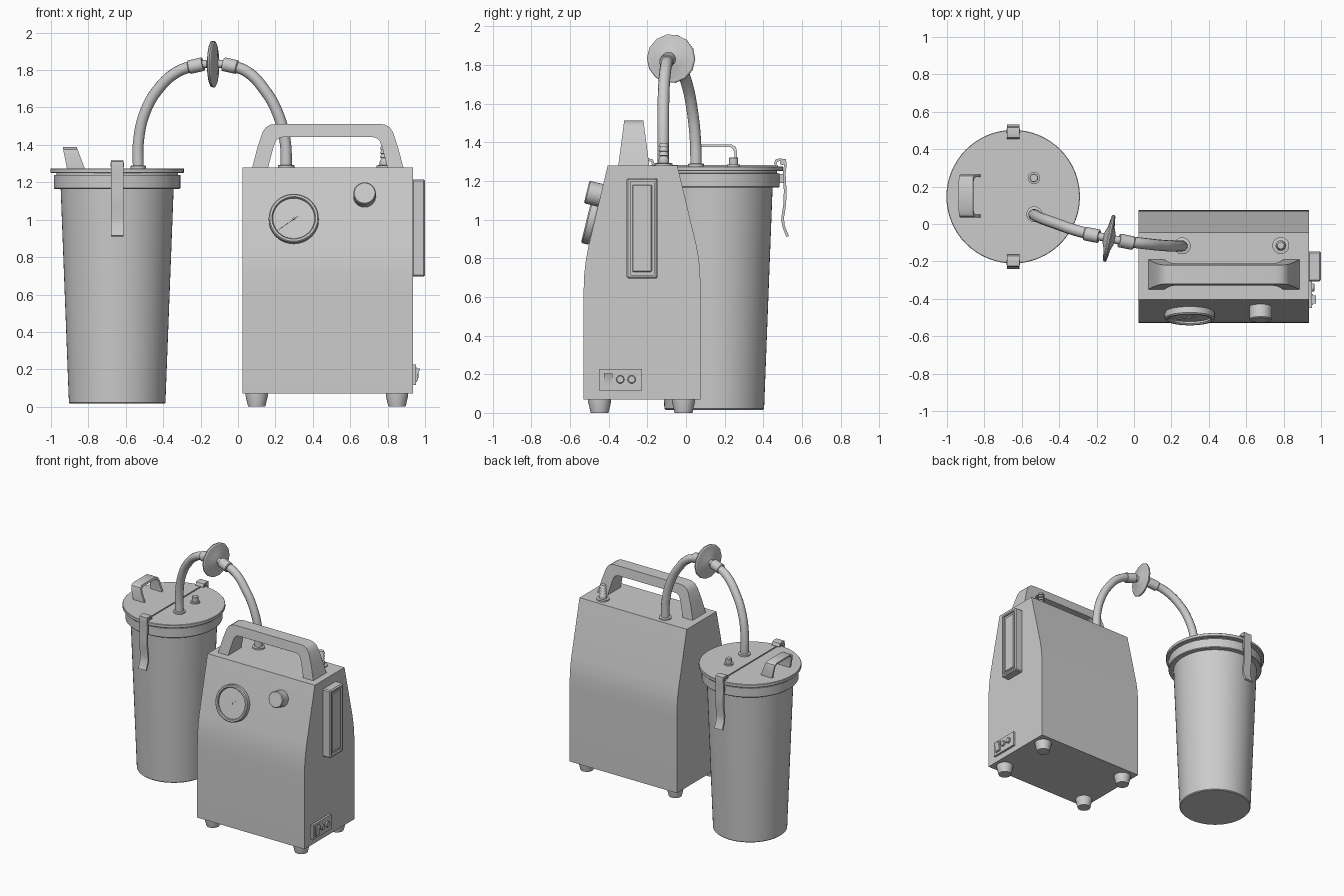
import bpy, bmesh, math
from mathutils import Vector, Matrix

if "Cube" in bpy.data.objects:
    bpy.data.objects.remove(bpy.data.objects["Cube"])


def finish(name, bm, angle=30):
    bmesh.ops.recalc_face_normals(bm, faces=bm.faces)
    me = bpy.data.meshes.new(name)
    bm.to_mesh(me)
    bm.free()
    for p in me.polygons:
        p.use_smooth = True
    me.set_sharp_from_angle(angle=math.radians(angle))
    ob = bpy.data.objects.new(name, me)
    bpy.context.collection.objects.link(ob)
    return ob


def loft(name, sections):
    """Skin a list of equal-length point loops and cap both ends."""
    bm = bmesh.new()
    rings = [[bm.verts.new(p) for p in s] for s in sections]
    n = len(rings[0])
    for a, b in zip(rings, rings[1:]):
        for i in range(n):
            j = (i + 1) % n
            bm.faces.new((a[i], a[j], b[j], b[i]))
    bm.faces.new(rings[0])
    bm.faces.new(rings[-1])
    return finish(name, bm)


def lathe(name, profile, loc, axis=(0, 0, 1), n=32):
    """Turn an (r, height) profile about an axis through loc."""
    rot = Vector((0, 0, 1)).rotation_difference(Vector(axis)).to_matrix()
    loc = Vector(loc)
    return loft(name, [[loc + rot @ Vector((r * math.cos(t), r * math.sin(t), h))
                        for t in (2 * math.pi * i / n for i in range(n))]
                       for r, h in profile])


def box(name, lo, hi, bevel=0, inset=0, depth=0):
    """Box between two corners, optionally with its +x face recessed."""
    lo, hi = Vector(lo), Vector(hi)
    bm = bmesh.new()
    bmesh.ops.create_cube(bm, size=1, matrix=Matrix.Translation((lo + hi) / 2)
                          @ Matrix.Diagonal((*(hi - lo), 1)))
    if bevel:
        bmesh.ops.bevel(bm, geom=bm.edges[:], offset=bevel, segments=1, affect='EDGES')
    if inset:
        f = max(bm.faces, key=lambda f: f.calc_center_median().x)
        bmesh.ops.inset_region(bm, faces=[f], thickness=inset)
        r = bmesh.ops.extrude_discrete_faces(bm, faces=[f])
        bmesh.ops.translate(bm, verts=r['faces'][0].verts, vec=(-depth, 0, 0))
    return finish(name, bm)


def hose(name, pts, r):
    cu = bpy.data.curves.new(name, 'CURVE')
    cu.dimensions = '3D'
    cu.bevel_depth, cu.bevel_resolution, cu.resolution_u = r, 4, 8
    cu.use_fill_caps = True
    sp = cu.splines.new('BEZIER')
    sp.bezier_points.add(len(pts) - 1)
    for b, p in zip(sp.bezier_points, pts):
        b.co = p
        b.handle_left_type = b.handle_right_type = 'AUTO'
    ob = bpy.data.objects.new(name, cu)
    bpy.context.collection.objects.link(ob)


# pump housing: side profile (y, z) swept along x
side = [(-.53, .07), (-.53, .61), (-.527, .71), (-.518, .79), (-.505, .86), (-.405, 1.28),
        (-.045, 1.28), (.053, .87), (.066, .80), (.073, .73), (.075, .64), (.075, .07)]
loft("pump_housing", [[(x, y, z) for y, z in side] for x in (.025, .935)])

# rubber feet
for i, x in enumerate((.1, .85)):
    for j, y in enumerate((-.447, -.013)):
        lathe(f"foot_{i}{j}", [(.046, 0), (.06, .06), (.06, .075)], (x, y, 0), n=24)

# carrying handle: outer / inner outline of the right half, mirrored
half = [((.405, 1.275), (.32, 1.275)), ((.375, 1.39), (.29, 1.39)), ((.35, 1.465), (.278, 1.42)),
        ((.333, 1.492), (.265, 1.434)), ((.31, 1.507), (.25, 1.44)), ((.28, 1.512), (.23, 1.442))]
sections = []
for s, seq in ((1, half), (-1, half[::-1])):
    for pair in seq:
        (xo, zo), (xi, zi) = pair
        wo, wi = (.08 - .03 * (z - 1.28) / .23 for z in (zo, zi))
        sections.append([(.48 + s * xo, -.27 - wo, zo), (.48 + s * xo, -.27 + wo, zo),
                         (.48 + s * xi, -.27 + wi, zi), (.48 + s * xi, -.27 - wi, zi)])
loft("carrying_handle", sections)

# gauge and knob, standing on the sloped front
normal = Vector((0, -.972, .237))
up = Vector((0, .237, .972))


def on_front(x, z):
    return Vector((x, -.505 + (z - .86) * .238, z))


g = on_front(.298, 1.0)
lathe("gauge", [(.128, -.005), (.134, .005), (.134, .034), (.128, .041), (.117, .041),
                (.112, .034), (.112, .024)], g, normal, 48)
across = Vector((.78, 0, 0)) + up * .58
side_dir = normal.cross(across.normalized())
tip, tail = g - across * .11, g + across * .03
loft("gauge_needle", [[p + side_dir * a + normal * b for a, b in
                       ((w, .023), (-w, .023), (-w, .029), (w, .029))]
                      for p, w in ((tip, .001), (tail, .003))])
lathe("gauge_hub", [(.007, .022), (.006, .032)], g, normal, 12)
lathe("regulator_knob", [(.06, -.005), (.06, .068), (.055, .074)], on_front(.677, 1.125), normal, 32)

# side cartridge holder and power socket
box("side_cartridge", (.93, -.307, .695), (1.0, -.147, 1.215), .008, .016, .012)
box("side_cartridge_window", (.93, -.277, .73), (.995, -.177, 1.18), .004)
box("power_panel", (.93, -.45, .115), (.951, -.228, .227))
box("switch_frame", (.94, -.432, .133), (.957, -.373, .211))
loft("rocker_switch", [[(.95, y, .14), (.962, y, .14), (.962, y, .172), (.974, y, .204), (.95, y, .204)]
                       for y in (-.424, -.381)])
for i, y in enumerate((-.34, -.281)):
    lathe(f"fuse_cap_{i}", [(.021, 0), (.021, .017), (.017, .02)], (.945, y, .173), (1, 0, 0), 24)

# barbed outlet on the housing
barbs = [(.045, 1.275), (.045, 1.29), (.028, 1.292), (.028, 1.31)]
for k in range(4):
    z = 1.31 + k * .022
    barbs += [(.027, z), (.018, z + .02)]
lathe("outlet_barb", barbs, (.785, -.115, 0), n=24)

# collecting jar with stepped rim and lid
jx, jy = -.646, .146
lathe("jar", [(.252, .016), (.258, .022), (.302, 1.165), (.334, 1.165), (.338, 1.17), (.338, 1.238),
              (.325, 1.24), (.325, 1.255)], (jx, jy, 0), n=64)
lathe("jar_lid", [(.354, 1.25), (.357, 1.253), (.357, 1.272), (.354, 1.275)], (jx, jy, 0), n=64)
box("lid_rib", (jx - .002, jy - .33, 1.27), (jx + .002, jy + .33, 1.283))
lathe("lid_port", [(.033, 1.27), (.033, 1.285), (.023, 1.286), (.023, 1.318), (.02, 1.322)],
      (-.535, .246, 0), n=20)

# lid grip: slanted arch
grip = [(.115, 1.27, .10, 1.27), (.115, 1.35, .10, 1.345), (.107, 1.376, .094, 1.364),
        (.085, 1.388, .08, 1.374)]
sections = []
for s, seq in ((1, grip), (-1, grip[::-1])):
    for yo, zo, yi, zi in seq:
        sec = []
        for y, z, flip in ((yo, zo, 0), (yi, zi, 1)):
            t = (z - 1.275) / .113
            ends = [(-.915 - .022 * t, .15 + s * y, z), (-.82 - .042 * t, .15 + s * y, z)]
            sec += ends[::-1] if flip else ends
        sections.append(sec)
loft("lid_grip", sections)

# lid clips front and back: strip profile (radius, z)
strip = [(.315, 1.285), (.322, 1.306), (.34, 1.309), (.366, 1.307), (.368, 1.28), (.362, 1.24),
         (.367, 1.15), (.365, 1.08), (.354, 1.01), (.357, .97), (.38, .912)]
for name, s in (("front_clip", -1), ("back_clip", 1)):
    sections = []
    for k, (r, z) in enumerate(strip):
        a, b = strip[max(k - 1, 0)], strip[min(k + 1, len(strip) - 1)]
        d = Vector((b[0] - a[0], b[1] - a[1])).normalized() * .007
        sections.append([(jx + w, jy + s * (r + q * d.y), z - q * d.x)
                         for w, q in ((-.033, -1), (.033, -1), (.033, 1), (-.033, 1))])
    loft(name, sections)
    ya, yb = sorted((jy + s * .325, jy + s * .36))
    box(name + "_hinge", (jx - .022, ya, 1.19), (jx + .022, yb, 1.235))
    lathe(name + "_pin", [(.012, -.036), (.012, .036)], (jx, jy + s * .352, 1.293), (1, 0, 0), 12)

# hoses, flanges and inline filter
fc = Vector((-.133, -.077, 1.832))
ax = Vector((1, -.2, 0)).normalized()
hose("jar_hose", [(-.533, .052, 1.26), (-.532, .048, 1.42), (-.495, .03, 1.58), (-.425, .005, 1.7),
                  (-.325, -.03, 1.79), tuple(fc - ax * .07)], .03)
hose("pump_hose", [(.258, -.117, 1.26), (.252, -.117, 1.42), (.212, -.117, 1.57), (.145, -.114, 1.69),
                   (.05, -.104, 1.79), tuple(fc + ax * .07)], .03)
lathe("jar_hose_flange", [(.042, 1.27), (.042, 1.287), (.034, 1.29)], (-.533, .052, 0), n=24)
lathe("pump_hose_flange", [(.045, 1.275), (.045, 1.29), (.036, 1.293)], (.258, -.117, 0), n=24)
lathe("filter_disc", [(.03, -.03), (.06, -.018), (.12, -.01), (.127, -.004), (.127, .004),
                      (.12, .01), (.06, .018), (.03, .03)], fc, ax, 14)
lathe("filter_stem", [(.022, -.09), (.022, .09)], fc, ax, 20)
for name, s in (("filter_sleeve_left", -1), ("filter_sleeve_right", 1)):
    d = Vector((ax.x * s, ax.y * s, -.22))
    lathe(name, [(.034, 0), (.037, .005), (.037, .075), (.033, .08)], fc + ax * s * .055, d.normalized(), 20)
